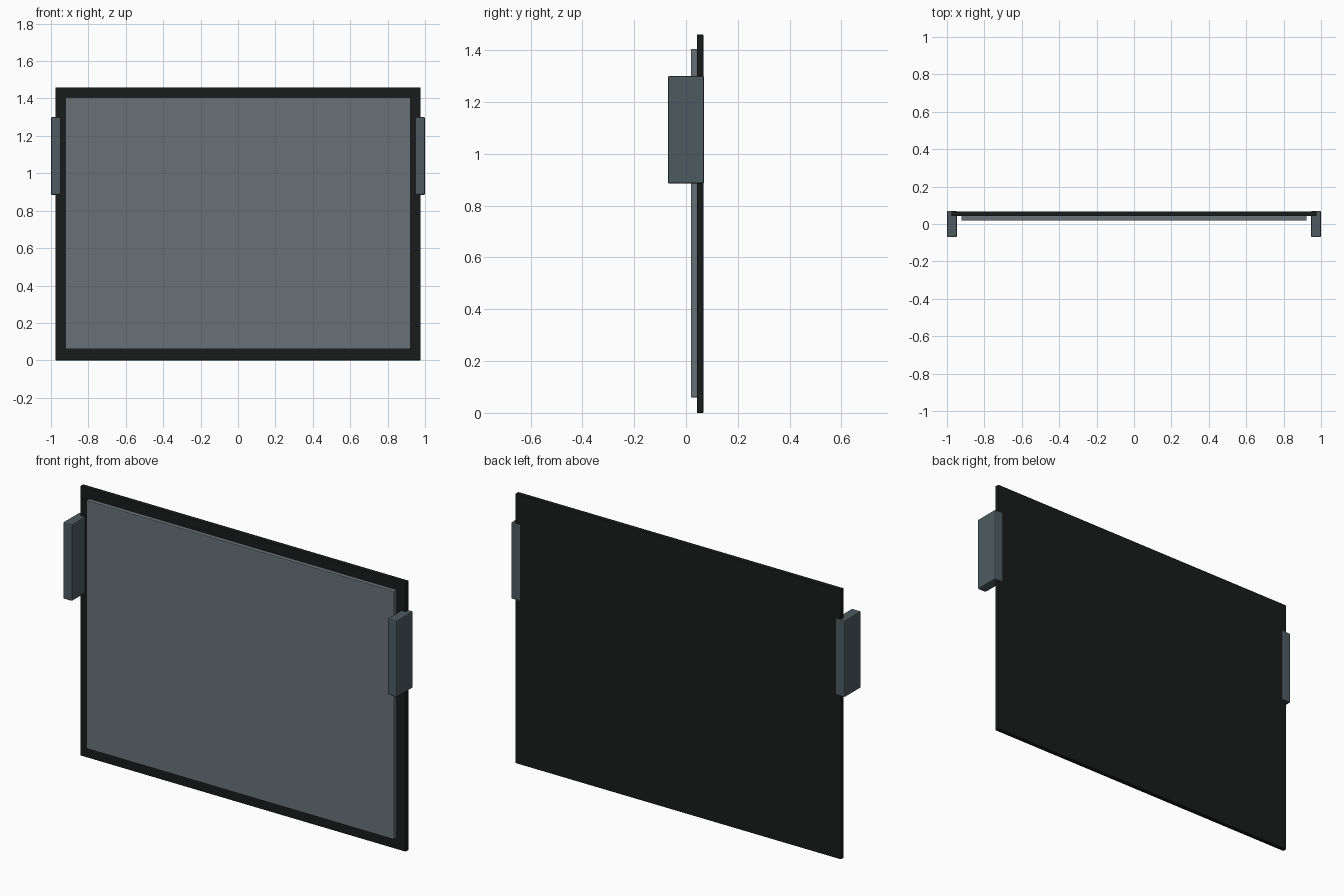
import bpy

if "Cube" in bpy.data.objects:
    bpy.data.objects.remove(bpy.data.objects["Cube"])


def material(name, rgb):
    m = bpy.data.materials.new(name)
    m.diffuse_color = (*rgb, 1.0)
    m.use_nodes = True
    m.node_tree.nodes["Principled BSDF"].inputs["Base Color"].default_value = m.diffuse_color
    return m


def box(name, lo, hi, mat, bevel=0.0):
    size = [b - a for a, b in zip(lo, hi)]
    centre = [(a + b) / 2 for a, b in zip(lo, hi)]
    bpy.ops.mesh.primitive_cube_add(size=1, location=centre)
    ob = bpy.context.object
    ob.name = name
    ob.scale = size
    bpy.ops.object.transform_apply(location=False, rotation=False, scale=True)
    ob.data.materials.append(mat)
    if bevel:
        mod = ob.modifiers.new("bevel", 'BEVEL')
        mod.width = bevel
        mod.segments = 2
    return ob


black = material("black_plastic", (0.010, 0.011, 0.011))
glass = material("screen_grey", (0.14, 0.165, 0.185))
slate = material("slate_plastic", (0.075, 0.105, 0.12))

# Back panel, its border shows around the screen
box("back_panel", (-0.975, 0.042, 0.0), (0.975, 0.067, 1.46), black, 0.002)

# Raised screen slab
box("screen", (-0.922, 0.019, 0.06), (0.922, 0.044, 1.405), glass, 0.003)

# Side speakers clipped over the panel edges
for side, s in (("left", -1), ("right", 1)):
    xs = sorted((s * 0.946, s * 1.0))
    box(side + "_speaker", (xs[0], -0.07, 0.885), (xs[1], 0.07, 1.30), slate, 0.006)
